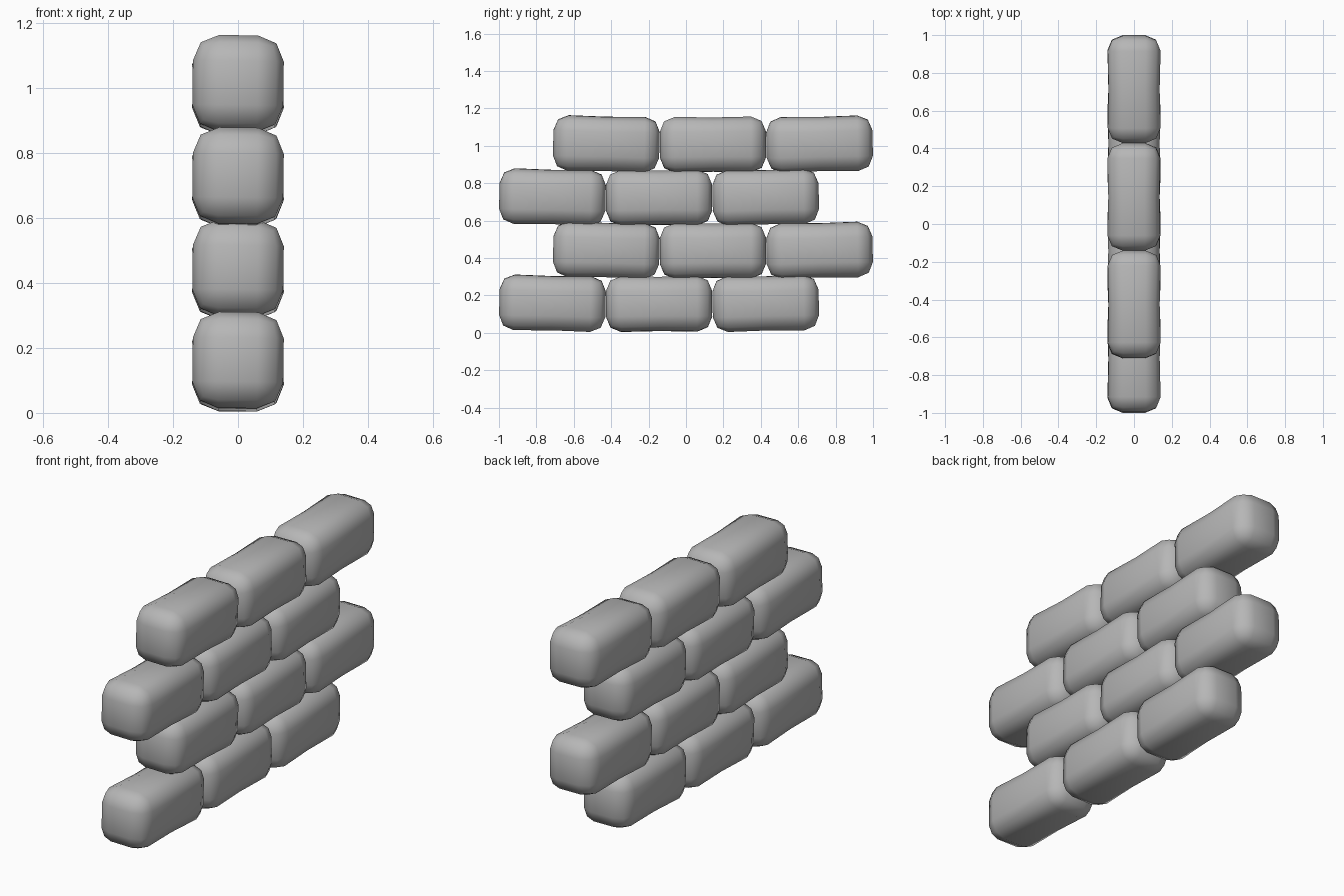
import bpy, bmesh, math
from mathutils import Vector, Matrix

if "Cube" in bpy.data.objects:
    bpy.data.objects.remove(bpy.data.objects["Cube"])

HALF = Vector((0.140, 0.284, 0.148))   # brick half sizes
ROW_STEP = 0.284
PITCH = 0.57

# dark grey stone
stone = bpy.data.materials.new("dark_stone")
stone.diffuse_color = (0.47, 0.47, 0.47, 1)
stone.use_nodes = True
stone.node_tree.nodes["Principled BSDF"].inputs["Base Color"].default_value = stone.diffuse_color


def brick(name, location, tilt, roll):
    bm = bmesh.new()
    bmesh.ops.create_cube(bm, size=2, matrix=Matrix.Diagonal((*HALF, 1)))
    # worn, rounded edges
    bmesh.ops.bevel(bm, geom=bm.edges[:], offset=0.080, segments=2,
                    profile=0.5, affect='EDGES')
    # slight sag around the middle of the long sides
    bmesh.ops.bisect_plane(bm, geom=bm.verts[:] + bm.edges[:] + bm.faces[:],
                           plane_co=(0, 0, 0), plane_no=(0, 1, 0))
    for v in bm.verts:
        if abs(v.co.y) < 0.01:
            v.co.x *= 0.965
            v.co.z *= 0.975
    bmesh.ops.recalc_face_normals(bm, faces=bm.faces[:])
    mesh = bpy.data.meshes.new(name)
    bm.to_mesh(mesh)
    bm.free()
    mesh.materials.append(stone)
    for p in mesh.polygons:
        p.use_smooth = True
    obj = bpy.data.objects.new(name, mesh)
    obj.location = location
    obj.rotation_euler = (math.radians(tilt), math.radians(roll), 0)
    bpy.context.collection.objects.link(obj)


# four staggered courses of three bricks, each slightly tilted
tilts = (-1.3, 0.3, 1.2)
rolls = (0.8, -0.8, 0.6)
lifts = (0.003, -0.001, 0.002)
for row in range(4):
    start = -0.714 if row % 2 == 0 else -0.426
    for col in range(3):
        brick(f"brick_row{row + 1}_{col + 1}",
              (0, start + col * PITCH, 0.155 + row * ROW_STEP + lifts[col]),
              tilts[col], rolls[col])
